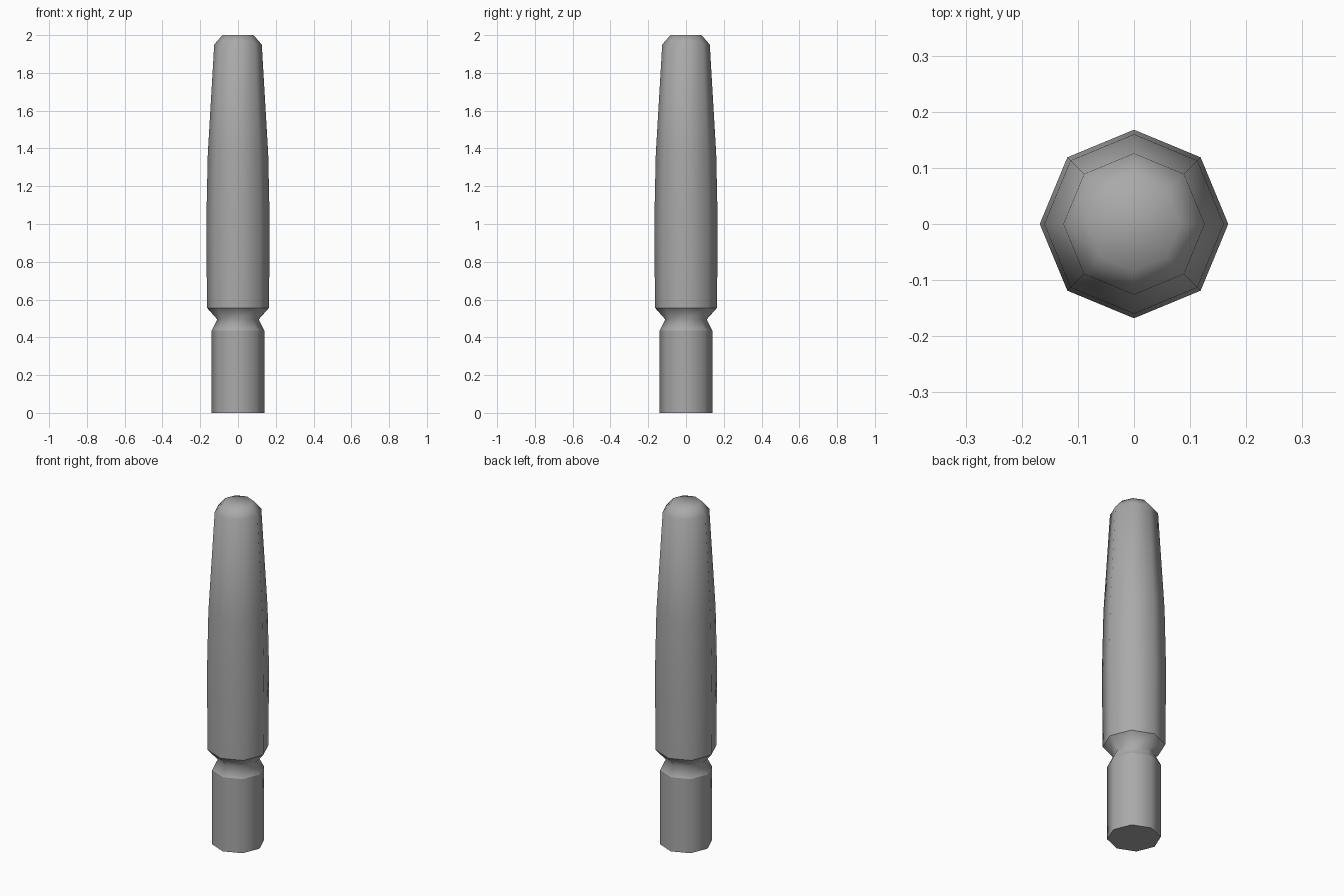
import bpy, bmesh, math

if "Cube" in bpy.data.objects:
    bpy.data.objects.remove(bpy.data.objects["Cube"])

SIDES = 8


def lathe(name, profile, material):
    """Revolve (radius, height, sharp ring) triples into an eight-sided solid."""
    bm = bmesh.new()
    rings = []
    for r, z, _ in profile:
        rings.append([bm.verts.new((r * math.cos(math.tau * i / SIDES),
                                    r * math.sin(math.tau * i / SIDES), z))
                      for i in range(SIDES)])
    for low, high in zip(rings, rings[1:]):
        for i in range(SIDES):
            j = (i + 1) % SIDES
            bm.faces.new((low[i], low[j], high[j], high[i]))
    bm.faces.new(rings[0][::-1])
    bm.faces.new(rings[-1])
    for face in bm.faces:
        face.smooth = True
    for ring, (_, _, sharp) in zip(rings, profile):
        for i in range(SIDES):
            bm.edges.get((ring[i], ring[(i + 1) % SIDES])).smooth = not sharp
    mesh = bpy.data.meshes.new(name)
    bm.to_mesh(mesh)
    bm.free()
    mesh.materials.append(material)
    obj = bpy.data.objects.new(name, mesh)
    bpy.context.collection.objects.link(obj)
    return obj


grey = bpy.data.materials.new("dark_grey")
grey.diffuse_color = (0.4, 0.4, 0.4, 1)
grey.use_nodes = True
grey.node_tree.nodes["Principled BSDF"].inputs["Base Color"].default_value = grey.diffuse_color

# Post: plain foot, pinched neck, slightly swollen tapering shaft, rounded tip
lathe("post", [
    (0.14, 0.0, True), (0.14, 0.435, True),        # foot
    (0.11, 0.495, False), (0.164, 0.556, True),    # neck groove
    (0.168, 1.0, False), (0.16, 1.37, False),      # swollen shaft
    (0.126, 1.95, False), (0.082, 2.0, False),     # tip
], grey)
